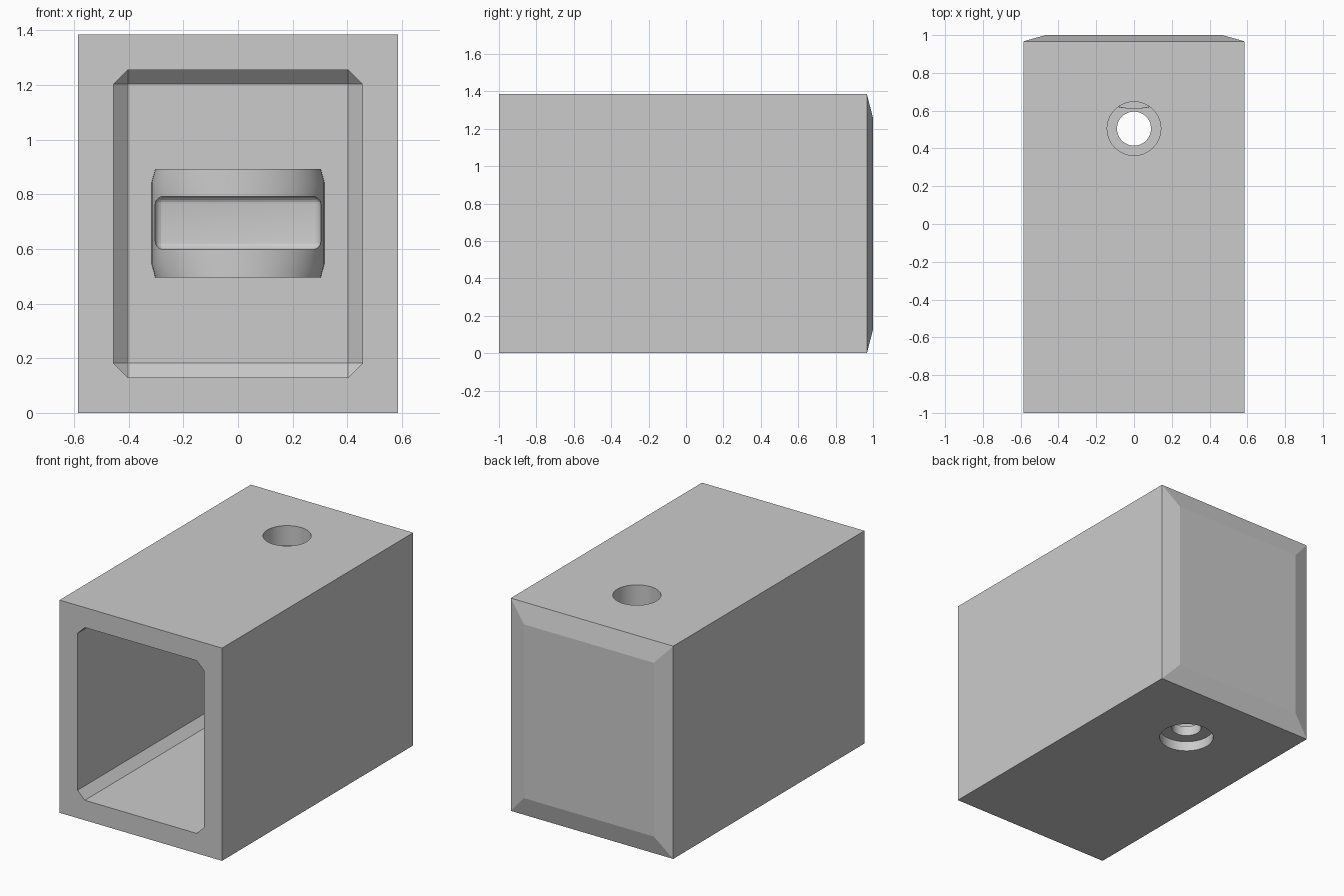
import bpy, bmesh, math
from mathutils import Vector

if "Cube" in bpy.data.objects:
    bpy.data.objects.remove(bpy.data.objects["Cube"])


def make_object(name, bm):
    bmesh.ops.recalc_face_normals(bm, faces=bm.faces)
    mesh = bpy.data.meshes.new(name)
    bm.to_mesh(mesh)
    bm.free()
    obj = bpy.data.objects.new(name, mesh)
    bpy.context.collection.objects.link(obj)
    return obj


def box(name, lo, hi, bevel=0, segments=1):
    bm = bmesh.new()
    bmesh.ops.create_cube(bm, size=1)
    lo, hi = Vector(lo), Vector(hi)
    for v in bm.verts:
        v.co = Vector([(lo[i] + hi[i]) / 2 + v.co[i] * (hi[i] - lo[i]) for i in range(3)])
    if bevel:
        bmesh.ops.bevel(bm, geom=bm.edges[:], offset=bevel, segments=segments,
                        profile=0.5, affect='EDGES')
    return make_object(name, bm)


def loft(name, rings):
    bm = bmesh.new()
    loops = [[bm.verts.new(p) for p in ring] for ring in rings]
    n = len(loops[0])
    for a, b in zip(loops, loops[1:]):
        for i in range(n):
            bm.faces.new((a[i], a[(i + 1) % n], b[(i + 1) % n], b[i]))
    bm.faces.new(loops[0])
    bm.faces.new(loops[-1])
    return make_object(name, bm)


def disc_cutter(name, radius, z0, z1):
    def ring(z):
        return [(radius * math.cos(math.tau * i / 64),
                 0.505 + radius * math.sin(math.tau * i / 64), z) for i in range(64)]
    return loft(name, [ring(z0), ring(z1)])


def cut(target, cutter):
    cutter.hide_render = True
    mod = target.modifiers.new("cut", 'BOOLEAN')
    mod.operation = 'DIFFERENCE'
    mod.solver = 'EXACT'
    mod.object = cutter
    bpy.context.view_layer.objects.active = target
    bpy.ops.object.modifier_apply(modifier=mod.name)
    bpy.data.objects.remove(cutter)


def smooth(obj):
    bpy.ops.object.select_all(action='DESELECT')
    obj.select_set(True)
    bpy.context.view_layer.objects.active = obj
    bpy.ops.object.shade_smooth_by_angle(angle=math.radians(14))


# Outer block with a shallow bevelled back face
W, H = 0.585, 1.385


def rect(y, dx, dz):
    return [(-W + dx, y, dz), (W - dx, y, dz), (W - dx, y, H - dz), (-W + dx, y, H - dz)]


block = loft("hollow_block", [rect(-1, 0, 0), rect(0.967, 0, 0), rect(1, 0.117, 0.127)])

# Chamfered cavity open at the front
cut(block, box("cavity_cutter", (-0.455, -1.3, 0.13), (0.455, 0.87, 1.255), 0.052))

# Vertical hole: plain at the top, stepped at the bottom
cut(block, disc_cutter("top_hole_cutter", 0.142, 1.0, 1.6))
cut(block, disc_cutter("bottom_hole_cutter", 0.09, -0.2, 0.4))
cut(block, disc_cutter("counterbore_cutter", 0.166, -0.2, 0.065))
smooth(block)

# Rounded lug on the inner back wall, slightly narrower at its ends


def lug_ring(z, width):
    arc = [(width * math.cos(math.pi * i / 32),
            0.86 - 0.25 * math.sin(math.pi * i / 32), z) for i in range(33)]
    return arc + [(-width, 0.89, z), (width, 0.89, z)]


lug = loft("grooved_lug", [lug_ring(0.495, 0.303), lug_ring(0.545, 0.316),
                           lug_ring(0.843, 0.316), lug_ring(0.893, 0.303)])

# Filleted slot across the lug
cut(lug, box("slot_cutter", (-0.303, 0.4, 0.598), (0.303, 0.835, 0.792), 0.03, 5))
smooth(lug)
